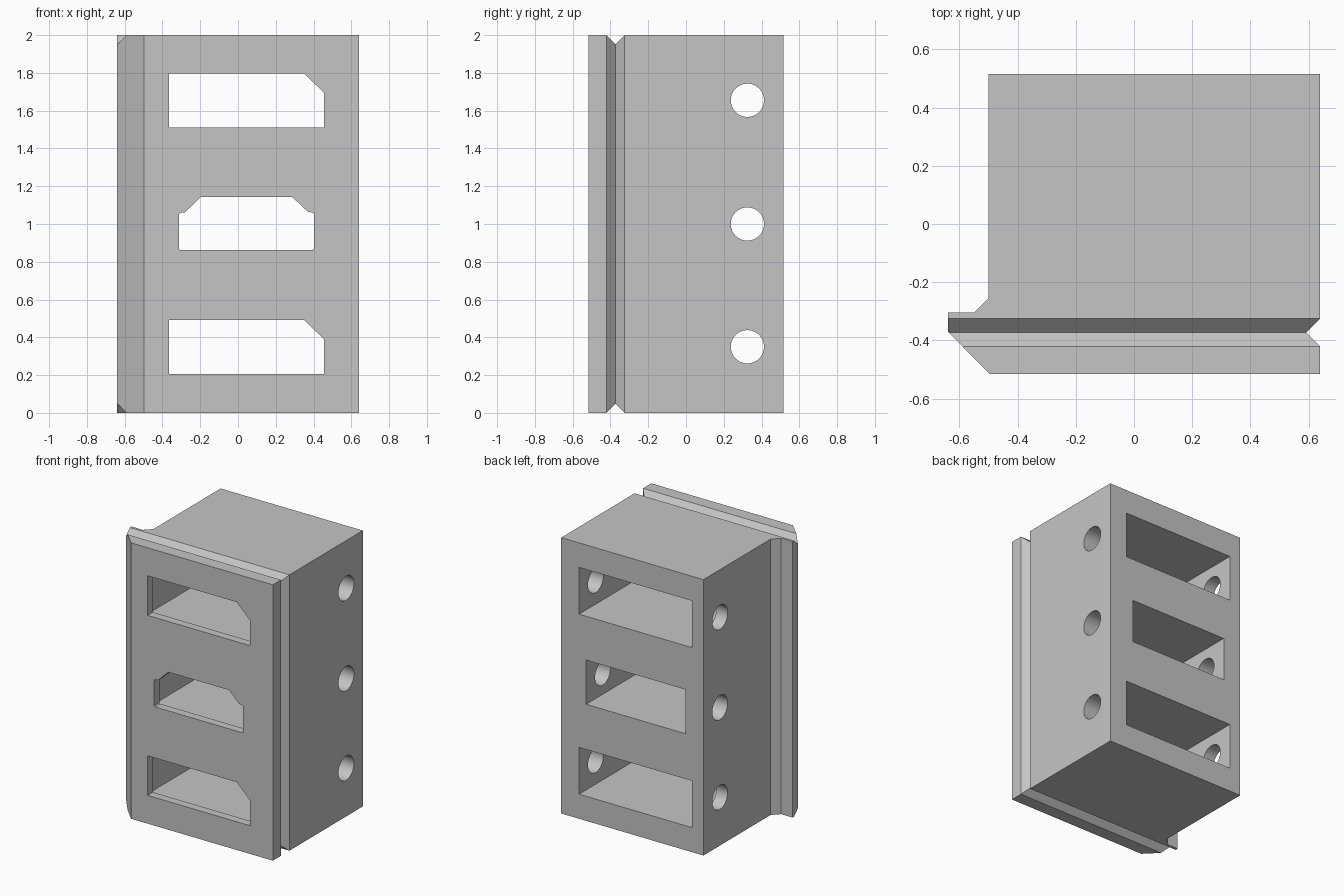
import bpy, bmesh, math
from mathutils import Vector, Matrix

if "Cube" in bpy.data.objects:
    bpy.data.objects.remove(bpy.data.objects["Cube"])

grey = bpy.data.materials.new("plain grey")
grey.diffuse_color = (0.56, 0.56, 0.56, 1)
grey.use_nodes = True
grey.node_tree.nodes["Principled BSDF"].inputs["Base Color"].default_value = grey.diffuse_color


def prism(name, points, place, depth):
    """Extrude a flat outline; place maps its 2D points into space."""
    bm = bmesh.new()
    face = bm.faces.new([bm.verts.new(place(a, b)) for a, b in points])
    ext = bmesh.ops.extrude_face_region(bm, geom=[face])
    moved = [v for v in ext["geom"] if isinstance(v, bmesh.types.BMVert)]
    bmesh.ops.translate(bm, verts=moved, vec=Vector(depth))
    bmesh.ops.recalc_face_normals(bm, faces=bm.faces)
    mesh = bpy.data.meshes.new(name)
    bm.to_mesh(mesh)
    bm.free()
    mesh.materials.append(grey)
    ob = bpy.data.objects.new(name, mesh)
    bpy.context.collection.objects.link(ob)
    return ob


def rect(x0, x1, z0, z1):
    return [(x0, z0), (x1, z0), (x1, z1), (x0, z1)]


# Housing: plan outline with side flange and side groove
plan = [(-0.5, 0.515), (0.64, 0.515), (0.64, -0.325), (0.592, -0.373),
        (0.64, -0.42), (0.64, -0.515), (-0.497, -0.515), (-0.64, -0.37),
        (-0.64, -0.305), (-0.55, -0.305), (-0.5, -0.255)]
body = prism("housing", plan, lambda x, y: (x, y, 0), (0, 0, 2))
cutters = []

# V grooves across the top and bottom
for z, s in ((2, 1), (0, -1)):
    vee = [(-0.373, z - s * 0.048), (-0.273, z + s * 0.052), (-0.473, z + s * 0.052)]
    cutters.append(prism("groove_cutter", vee, lambda y, q: (-0.8, y, q), (1.6, 0, 0)))

# Front windows, rear pockets and cross holes
LIP = -0.455


def opening(front, pocket, hole_z):
    cutters.append(prism("window_cutter", front, lambda x, z: (x, -0.7, z), (0, 0.5, 0)))
    cutters.append(prism("pocket_cutter", pocket, lambda x, z: (x, LIP, z), (0, 1.2, 0)))
    ring = [(0.325 + 0.088 * math.cos(t), hole_z + 0.088 * math.sin(t))
            for t in (2 * math.pi * i / 48 for i in range(48))]
    cutters.append(prism("hole_cutter", ring, lambda y, z: (-0.8, y, z), (1.6, 0, 0)))


for dz in (0, 1.305):
    opening([(-0.365, 0.205 + dz), (0.455, 0.205 + dz), (0.455, 0.39 + dz),
             (0.35, 0.492 + dz), (-0.365, 0.492 + dz)],
            rect(-0.41, 0.497, 0.178 + dz, 0.517 + dz), 0.35 + dz)
opening([(-0.312, 0.87), (-0.305, 0.862), (0.395, 0.862), (0.402, 0.87),
         (0.402, 1.052), (0.395, 1.06), (0.37, 1.065), (0.287, 1.143),
         (-0.197, 1.143), (-0.28, 1.062), (-0.305, 1.06), (-0.312, 1.052)],
        rect(-0.356, 0.44, 0.845, 1.165), 1.0)

# Cut everything, then remove the cutters
for c in cutters:
    m = body.modifiers.new("cut", "BOOLEAN")
    m.operation, m.solver, m.object = "DIFFERENCE", "EXACT", c
bpy.context.view_layer.objects.active = body
body.select_set(True)
for m in list(body.modifiers):
    bpy.ops.object.modifier_apply(modifier=m.name)
for c in cutters:
    bpy.data.objects.remove(c)
bpy.ops.object.select_all(action="DESELECT")
body.select_set(True)
bpy.ops.object.shade_smooth_by_angle(angle=math.radians(25))
